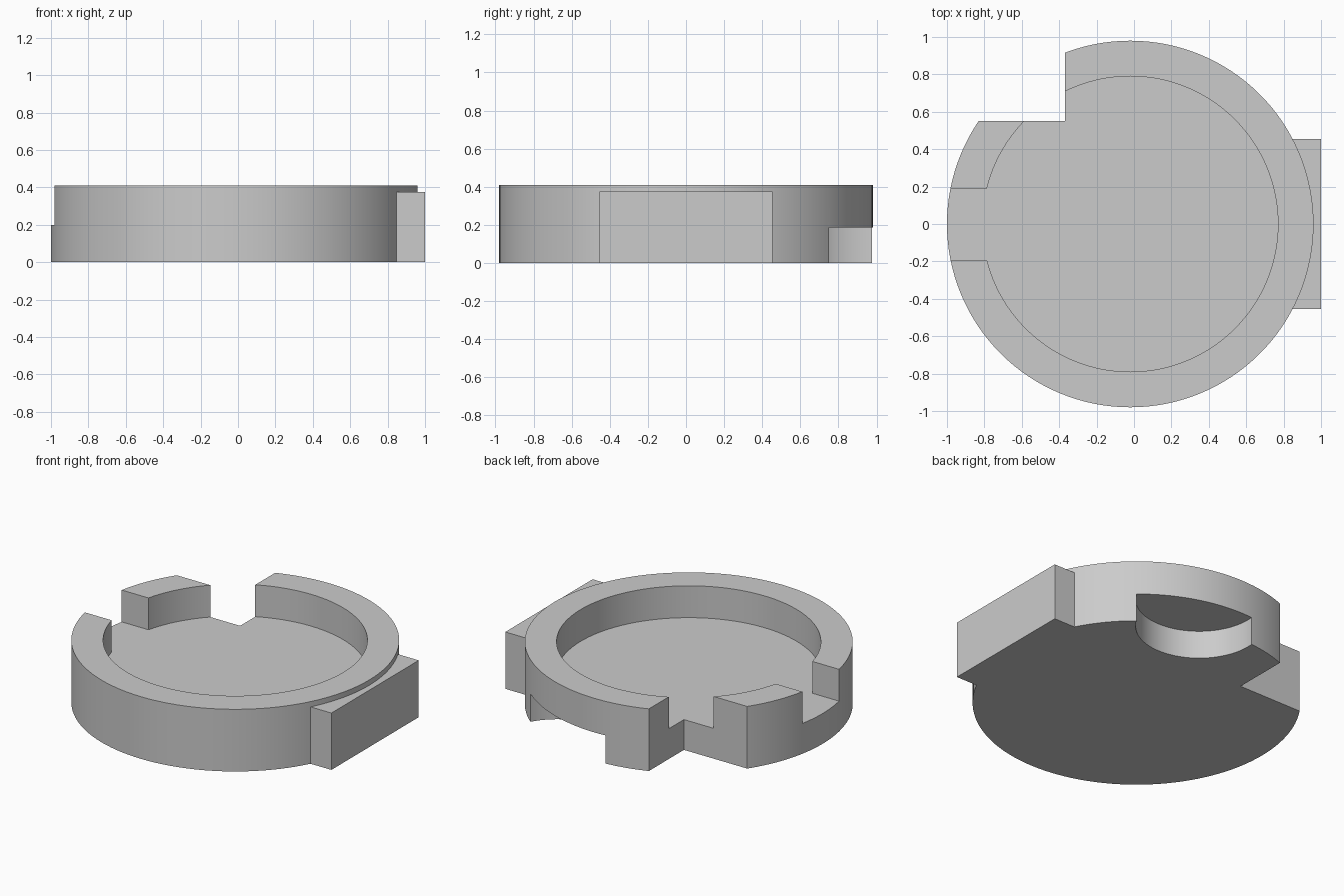
import bpy
import math

default = bpy.data.objects.get("Cube")
if default:
    bpy.data.objects.remove(default, do_unlink=True)

# Single plain grey
grey = bpy.data.materials.new("plain_grey")
grey.use_nodes = True
colour = (0.6, 0.6, 0.6, 1)
grey.diffuse_color = colour
grey.node_tree.nodes["Principled BSDF"].inputs["Base Color"].default_value = colour

CENTRE_X = -0.02
HEIGHT = 0.41
FLOOR = 0.2


def cylinder(name, x, y, radius, z0, z1, sides=128):
    bpy.ops.mesh.primitive_cylinder_add(
        vertices=sides, radius=radius, depth=z1 - z0, location=(x, y, (z0 + z1) / 2))
    obj = bpy.context.object
    obj.name = name
    obj.data.materials.append(grey)
    return obj


def box(name, low, high):
    bpy.ops.mesh.primitive_cube_add(size=1, location=[(a + b) / 2 for a, b in zip(low, high)])
    obj = bpy.context.object
    obj.name = name
    obj.scale = [b - a for a, b in zip(low, high)]
    bpy.ops.object.transform_apply(location=False, rotation=False, scale=True)
    obj.data.materials.append(grey)
    return obj


def combine(target, tool, operation):
    mod = target.modifiers.new(tool.name, 'BOOLEAN')
    mod.operation = operation
    mod.solver = 'EXACT'
    mod.object = tool
    bpy.context.view_layer.objects.active = target
    bpy.ops.object.modifier_apply(modifier=mod.name)
    bpy.data.objects.remove(tool, do_unlink=True)


# Round tray body
tray = cylinder("round_tray", CENTRE_X, 0, 0.98, 0, HEIGHT)

# Flat pad on the left side
combine(tray, box("side_pad", (0.8, -0.455, 0), (1, 0.455, 0.375)), 'UNION')

# Recess, corner notch, rim slot and the round scoop under the back rim
cutters = [
    cylinder("recess", CENTRE_X, 0, 0.79, FLOOR, 0.6),
    box("corner_notch", (-1.2, 0.55, -0.2), (-0.37, 1.2, 0.6)),
    box("rim_slot", (-1.2, -0.195, FLOOR), (-0.6, 0.19, 0.6)),
    cylinder("under_scoop", CENTRE_X + 0.3, 0.94, 0.38, -0.2, 0.185, 96),
]
for cutter in cutters:
    combine(tray, cutter, 'DIFFERENCE')

# Smooth round walls with sharp rims
bpy.ops.object.select_all(action='DESELECT')
tray.select_set(True)
bpy.context.view_layer.objects.active = tray
bpy.ops.object.shade_smooth_by_angle(angle=math.radians(30))
